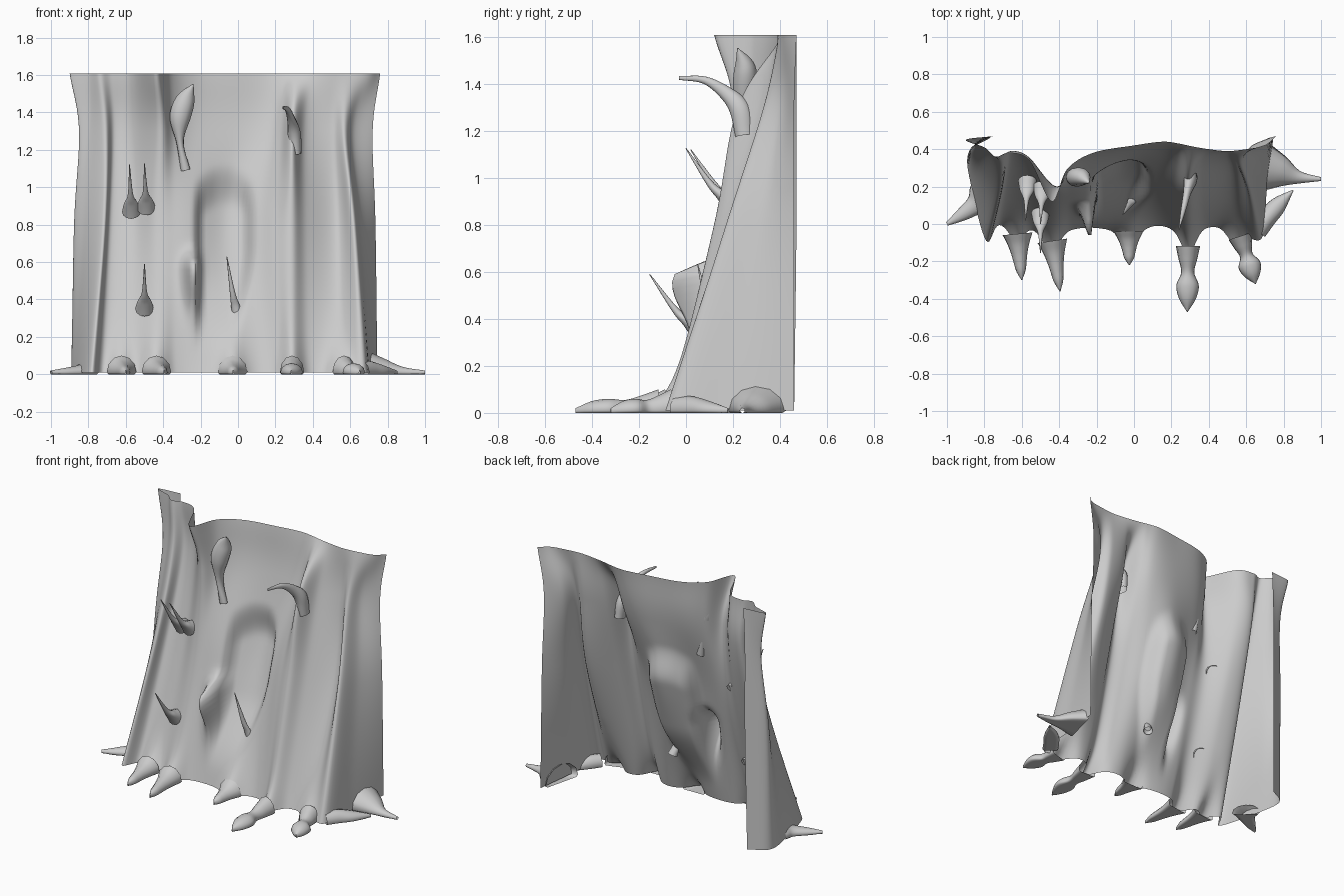
import bpy, math
from mathutils import Vector as V

if "Cube" in bpy.data.objects:
    bpy.data.objects.remove(bpy.data.objects["Cube"])


def spline(pts, n):
    """Catmull-Rom resample with n steps per span."""
    p = [V(q) for q in pts]
    p = [2 * p[0] - p[1]] + p + [2 * p[-1] - p[-2]]
    out = []
    for i in range(1, len(p) - 2):
        a, b, c, d = p[i - 1:i + 3]
        for k in range(n):
            t = k / n
            out.append(0.5 * (2 * b + (c - a) * t + (2 * a - 5 * b + 4 * c - d) * t * t
                              + (3 * b - a - 3 * c + d) * t ** 3))
    return out + [p[-2]]


def grid(name, rows, closed=False):
    n = len(rows[0])
    faces = [(r * n + i, r * n + (i + 1) % n, (r + 1) * n + (i + 1) % n, (r + 1) * n + i)
             for r in range(len(rows) - 1) for i in range(n if closed else n - 1)]
    me = bpy.data.meshes.new(name)
    me.from_pydata([v for r in rows for v in r], [], faces)
    ob = bpy.data.objects.new(name, me)
    bpy.context.collection.objects.link(ob)
    me.polygons.foreach_set("use_smooth", [True] * len(me.polygons))
    return ob


def limb(name, path, radii, ground=False, sides=12):
    """Tapered tube; radii are (width, height) at each path point."""
    pts = spline(path, 6)
    rad = spline([(w, h, 0) for w, h in radii], 6)
    rows = []
    for i, p in enumerate(pts):
        d = (pts[min(i + 1, len(pts) - 1)] - pts[max(i - 1, 0)]).normalized()
        if ground:
            d = V((d.x, d.y, 0)).normalized()
            side = d.cross(V((0, 0, 1)))
        else:
            side = V((1, 0, 0))
            side = (side - d * side.dot(d)).normalized()
        up = side.cross(d)
        ring = []
        for k in range(sides):
            a = 2 * math.pi * k / sides
            q = p + side * math.cos(a) * max(rad[i].x, 0.001) + up * math.sin(a) * max(rad[i].y, 0.001)
            if ground:
                q.z = max(q.z, 0.0)
            ring.append(q)
        rows.append(ring)
    return grid(name, rows, True)


# Bark sheet: plan sections (x, y) at four heights
ground_sec = [(-.77, .46), (-.885, .38), (-.87, .2), (-.79, -.09), (-.72, .0), (-.58, -.01), (-.42, -.06),
              (-.33, -.03), (-.22, -.02), (-.02, -.04), (.12, -.01), (.22, -.03), (.29, -.07), (.38, -.02),
              (.54, -.02), (.68, -.08), (.71, .18), (.745, .46)]
mid_sec = [(-.76, .47), (-.875, .40), (-.82, .31), (-.72, .17), (-.68, .25), (-.56, .24), (-.44, .16),
           (-.34, .16), (-.23, .18), (-.06, .25), (.09, .22), (.2, .16), (.29, .12), (.37, .20),
           (.53, .27), (.62, .17), (.66, .32), (.735, .46)]
upper_sec = [(-.76, .47), (-.85, .43), (-.79, .39), (-.71, .32), (-.66, .38), (-.56, .35), (-.42, .2),
             (-.34, .28), (-.22, .34), (0, .385), (.15, .38), (.23, .33), (.29, .22), (.36, .33),
             (.5, .37), (.57, .33), (.62, .41), (.72, .46)]
top_sec = [(-.75, .47), (-.90, .45), (-.80, .41), (-.74, .36), (-.67, .38), (-.56, .34), (-.44, .12),
           (-.36, .29), (-.22, .38), (0, .42), (.15, .44), (.24, .43), (.31, .415), (.4, .40),
           (.5, .39), (.6, .40), (.70, .42), (.76, .47)]

# Roots spreading from the front: base x, y, tip x, y, bulbous end or not
front_roots = [(-.63, .03, -.6, -.30, 0), (-.45, .0, -.395, -.36, 0), (-.03, .02, -.025, -.22, 0),
               (.29, .0, .285, -.47, 1), (.54, .02, .65, -.32, 1)]


def smooth(a, b, x):
    t = min(max((x - a) / (b - a), 0), 1)
    return t * t * (3 - 2 * t)


def relief(p):
    """Hollow doorway, the pointed knot beside it and flares above the roots."""
    arch = 1.13 - 1.2 * max(abs(p.x + .07) - .04, 0) ** 1.3
    rim = .1 - .09 * (1 - smooth(.1, .7, p.z))
    hollow = (smooth(-.24, -.19, p.x) * (1 - smooth(rim - .08, rim, p.x))
              * smooth(.1, .55, p.z) * (1 - smooth(arch - .25, arch, p.z)))
    sx = .022 if p.x > -.23 else .05
    sz = .06 if p.z > .58 else .2
    knot = math.exp(-((p.x + .23) / sx) ** 2 - ((p.z - .58) / sz) ** 2)
    flare = sum(math.exp(-((p.x - x) / .055) ** 2) for x, *_ in front_roots) if p.y < .12 else 0
    p.y += .08 * hollow - .19 * knot - .10 * flare * math.exp(-p.z / .09)
    return p


columns = []
for g, m, u, t in zip(ground_sec, mid_sec, upper_sec, top_sec):
    columns.append(spline([(*g, 0.01), (*m, .8), (*u, 1.3), (*t, 1.607)], 24))
rows = [[relief(p) for p in spline([c[r] for c in columns], 8)] for r in range(len(columns[0]))]
grid("bark_sheet", rows)

for i, (x, y, tx, ty, bulb) in enumerate(front_roots):
    # start just behind the wall, so no stump shows inside
    b = V((tx, ty, 0.01))
    a = V((x, y, 0.01)).lerp(b, .25)
    prof = ([(.065, .09), (.05, .065), (.035, .045), (.06, .05), (.045, .04), (.002, .01)] if bulb
            else [(.08, .09), (.06, .065), (.045, .05), (.035, .04), (.025, .03), (.002, .01)])
    limb(f"front_root_{i + 1}", [a.lerp(b, k / 5) for k in range(6)], prof, True)
limb("left_root", [(-.81, .14, .01), (-.85, .1, .01), (-.92, .05, .01), (-1, 0, .01)],
     [(.09, .06), (.055, .04), (.035, .025), (.01, .01)], True)
limb("right_root", [(.70, .3, .01), (.78, .28, .01), (.88, .25, .01), (1, .24, .01)],
     [(.13, .11), (.09, .075), (.035, .03), (.01, .01)], True)
limb("right_corner_root", [(.66, -.04, .01), (.71, .03, .01), (.77, .1, .01), (.85, .18, .01)],
     [(.05, .06), (.05, .06), (.045, .04), (.004, .01)], True)

# Thorns with a broad foot and a thin upward spike
for i, (b, t) in enumerate([((-.57, .23, .87), (-.58, .02, 1.12)), ((-.49, .2, .89), (-.5, .0, 1.125)),
                            ((-.5, .06, .35), (-.5, -.155, .59)), ((0, .14, .31), (-.06, .05, .63))]):
    a, c = V(b), V(t)
    w = .05 if i < 3 else .03
    path = [a, a.lerp(c, .25) - V((0, 0, .02)), a.lerp(c, .5) - V((0, 0, .03)), c]
    limb(f"thorn_{i + 1}", path, [(w, w), (w * .75, w * .5), (.014, .014), (.002, .002)])

# Leaf-shaped shoot, upper left
limb("leaf_shoot", [(-.28, .25, 1.09), (-.31, .25, 1.24), (-.31, .25, 1.37), (-.28, .25, 1.47), (-.24, .22, 1.55)],
     [(.025, .02), (.02, .03), (.055, .05), (.05, .045), (.003, .003)])
# Hooked branch, upper right
limb("hooked_branch", [(.31, .25, 1.18), (.30, .23, 1.29), (.285, .17, 1.36), (.265, .08, 1.415), (.24, -.03, 1.425)],
     [(.03, .04), (.035, .045), (.022, .03), (.014, .016), (.003, .008)])
